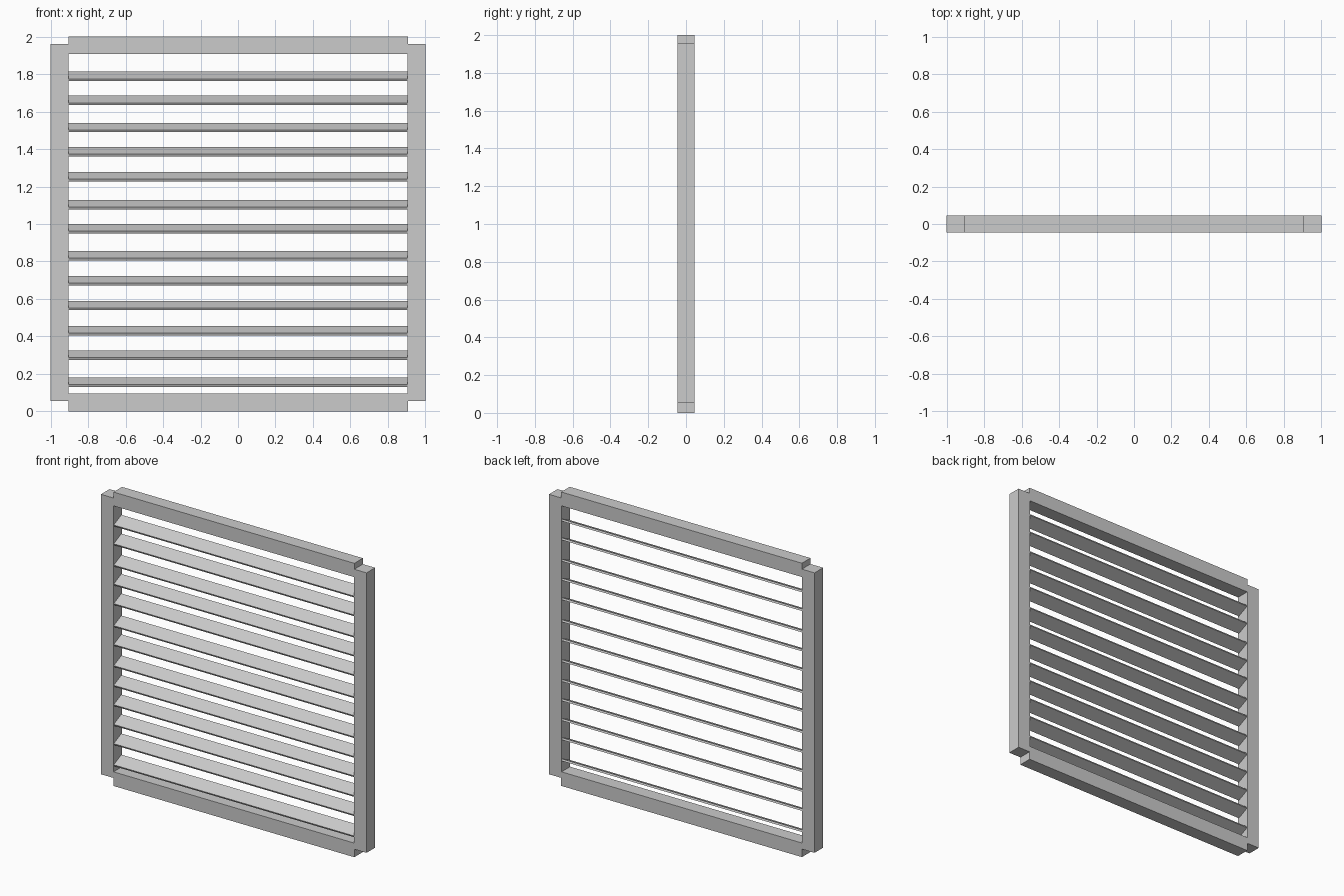
import bpy
from math import radians

if "Cube" in bpy.data.objects:
    bpy.data.objects.remove(bpy.data.objects["Cube"])

DEPTH = 0.092  # frame thickness in y


def box(name, x0, x1, z, size_y, size_z, tilt=0.0):
    """Box spanning x0..x1, centred at height z, tilted about x."""
    bpy.ops.mesh.primitive_cube_add(size=1)
    ob = bpy.context.object
    ob.name = name
    ob.scale = (x1 - x0, size_y, size_z)
    bpy.ops.object.transform_apply(location=False, rotation=False, scale=True)
    ob.location = ((x0 + x1) / 2, 0, z)
    ob.rotation_euler.x = tilt
    return ob


# Upright side stiles
box("left_stile", -1.0, -0.905, 1.007, DEPTH, 1.905)
box("right_stile", 0.905, 1.0, 1.007, DEPTH, 1.905)

# Top and bottom rails
box("bottom_rail", -0.905, 0.908, 0.048, DEPTH, 0.096)
box("top_rail", -0.905, 0.908, 1.953, DEPTH, 0.094)

# Hand-set slats, low at the front and high at the back
slat_heights = (0.156, 0.30, 0.431, 0.565, 0.697, 0.831, 0.975,
                1.103, 1.253, 1.386, 1.515, 1.66, 1.788)
for i, z in enumerate(slat_heights, 1):
    box(f"slat_{i:02d}", -0.905, 0.905, z, 0.09, 0.013, radians(25))
